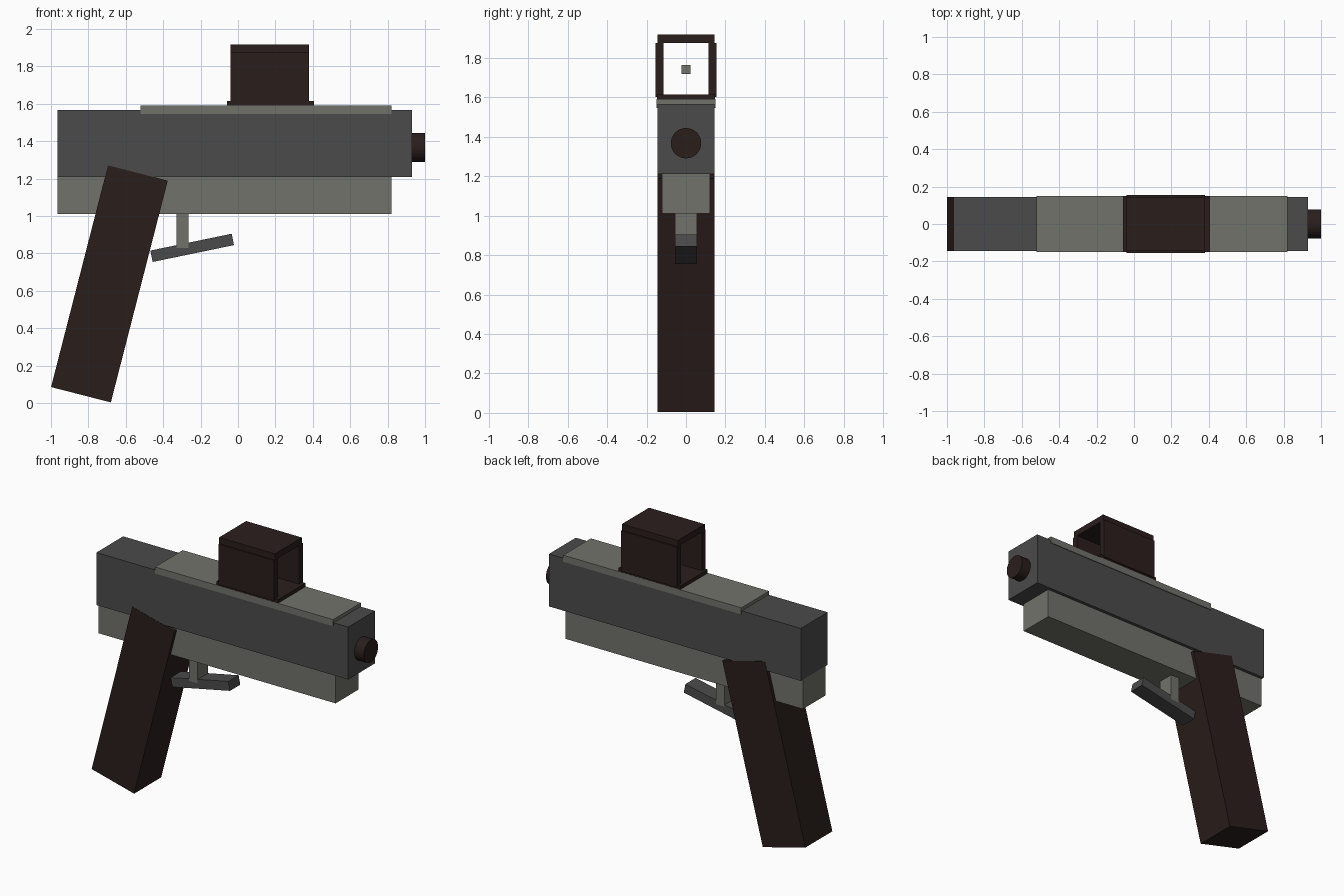
import bpy
import bmesh
import math
from mathutils import Matrix

cube = bpy.data.objects.get("Cube")
if cube:
    bpy.data.objects.remove(cube, do_unlink=True)


def material(name, rgb):
    mat = bpy.data.materials.new(name)
    mat.use_nodes = True
    color = (*rgb, 1.0)
    mat.diffuse_color = color
    mat.node_tree.nodes["Principled BSDF"].inputs["Base Color"].default_value = color
    return mat


dark_brown = material("dark brown", (0.023, 0.013, 0.012))
dark_grey = material("dark grey", (0.070, 0.070, 0.070))
warm_grey = material("warm grey", (0.168, 0.168, 0.147))


def finish(name, bm, mat):
    mesh = bpy.data.meshes.new(name)
    bm.to_mesh(mesh)
    bm.free()
    mesh.materials.append(mat)
    obj = bpy.data.objects.new(name, mesh)
    bpy.context.collection.objects.link(obj)
    return obj


def block(name, center, size, mat, tilt=0.0):
    """Box with a centre, full size and tilt in degrees about the y axis."""
    bm = bmesh.new()
    bmesh.ops.create_cube(bm, size=1.0)
    bm.transform(Matrix.Diagonal((*size, 1.0)))
    obj = finish(name, bm, mat)
    obj.location = center
    obj.rotation_euler.y = math.radians(tilt)
    return obj


def span(name, xs, ys, zs, mat):
    """Upright box given by its limits on each axis."""
    axes = (xs, ys, zs)
    return block(name, [(a + b) / 2 for a, b in axes], [b - a for a, b in axes], mat)


# Body
span("slide", (-0.965, 0.93), (-0.144, 0.144), (1.21, 1.567), dark_grey)
span("lower_frame", (-0.965, 0.82), (-0.122, 0.122), (1.01, 1.21), warm_grey)
span("top_rail", (-0.52, 0.82), (-0.149, 0.149), (1.545, 1.59), warm_grey)

# Slanted grip
block("grip", (-0.6875, 0, 0.6375), (0.33, 0.291, 1.224), dark_brown, tilt=14.4)

# Trigger
span("trigger_post", (-0.33, -0.265), (-0.055, 0.055), (0.83, 1.01), warm_grey)
block("trigger_bar", (-0.245, 0, 0.83), (0.444, 0.11, 0.062), dark_grey, tilt=-11.7)

# Muzzle
bm = bmesh.new()
bmesh.ops.create_cone(bm, cap_ends=True, segments=32, radius1=0.077, radius2=0.077, depth=0.09)
muzzle = finish("muzzle", bm, dark_brown)
muzzle.location = (0.955, 0, 1.367)
muzzle.rotation_euler.y = math.radians(90)

# Open box sight with a small aiming block inside
sight_x = (-0.04, 0.38)
span("sight_base", (-0.06, 0.405), (-0.148, 0.148), (1.588, 1.614), dark_brown)
span("sight_roof", sight_x, (-0.145, 0.145), (1.875, 1.918), dark_brown)
for name, side in (("left", 1), ("right", -1)):
    wall_y = sorted((side * 0.113, side * 0.155))
    span("sight_wall_" + name, sight_x, wall_y, (1.602, 1.876), dark_brown)
block("aiming_block", (0.17, 0, 1.74), (0.045, 0.045, 0.045), warm_grey)
